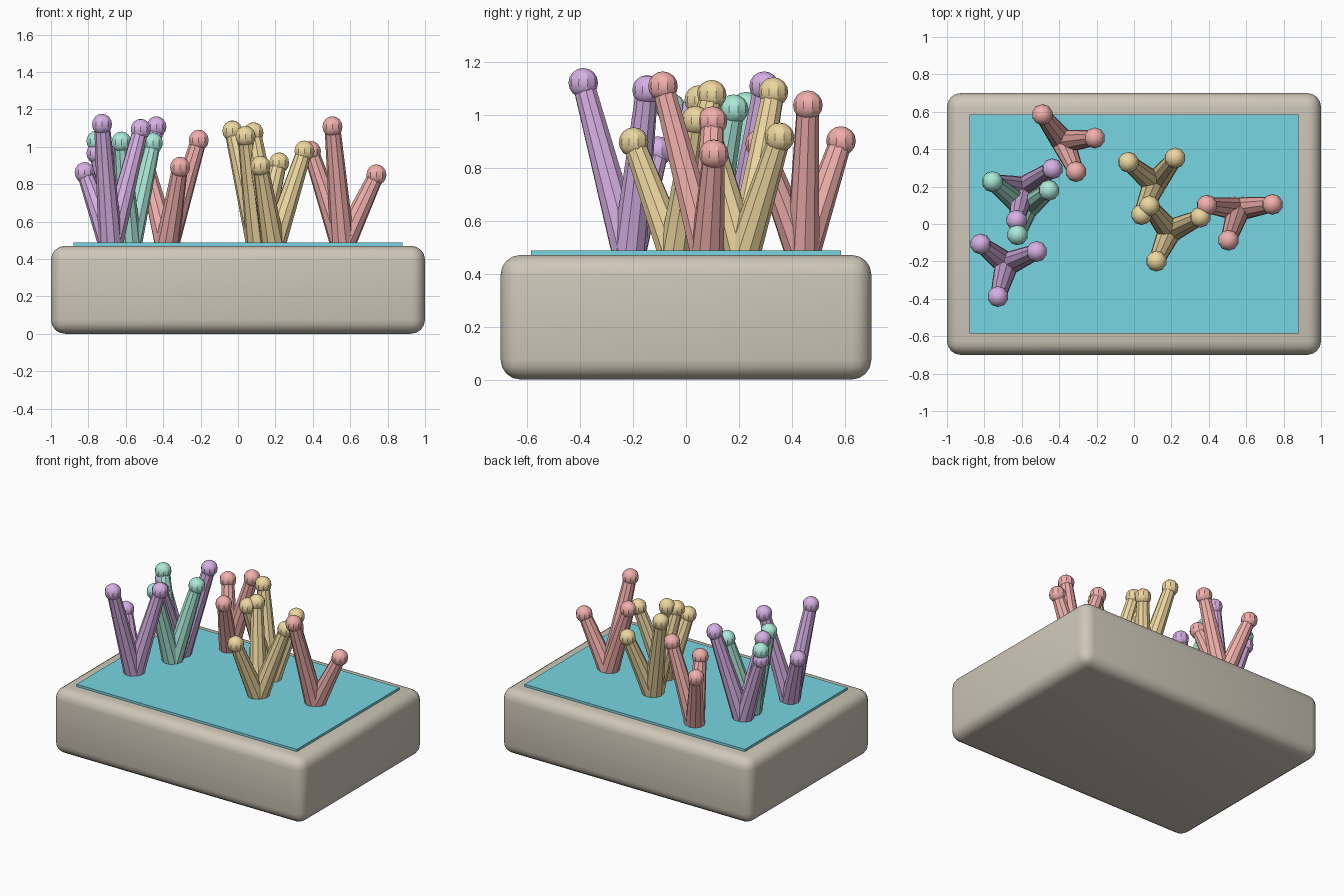
import bpy
from mathutils import Vector

if "Cube" in bpy.data.objects:
    bpy.data.objects.remove(bpy.data.objects["Cube"])


def material(name, rgb):
    m = bpy.data.materials.new(name)
    m.diffuse_color = (*rgb, 1)
    m.use_nodes = True
    m.node_tree.nodes["Principled BSDF"].inputs["Base Color"].default_value = m.diffuse_color
    return m


STONE = material("stone", (0.62, 0.57, 0.48))
WATER = material("water", (0.19, 0.67, 0.76))
RED = material("red", (0.87, 0.43, 0.41))
YELLOW = material("yellow", (0.85, 0.68, 0.35))
PURPLE = material("purple", (0.68, 0.44, 0.78))
TEAL = material("teal", (0.41, 0.82, 0.69))


def finish(name, mat, smooth=True):
    ob = bpy.context.object
    ob.name = name
    ob.data.materials.append(mat)
    if smooth:
        bpy.ops.object.shade_smooth_by_angle()
    return ob


def box(name, size, z, mat, bevel=0):
    bpy.ops.mesh.primitive_cube_add(size=1, location=(0, 0, z))
    ob = bpy.context.object
    ob.scale = size
    bpy.ops.object.transform_apply(location=False, rotation=False, scale=True)
    if bevel:
        mod = ob.modifiers.new("rounded", "BEVEL")
        mod.width = bevel
        mod.segments = 4
        bpy.ops.object.modifier_apply(modifier=mod.name)
    finish(name, mat, bool(bevel))


def branch(name, start, tip, mat):
    # tapered stalk with a ball at its end
    a, b = Vector(start), Vector(tip)
    d = b - a
    bpy.ops.mesh.primitive_cone_add(vertices=10, radius1=0.065, radius2=0.042,
                                    depth=d.length, location=(a + b) / 2,
                                    rotation=d.to_track_quat('Z', 'Y').to_euler())
    finish(name + "_stalk", mat)
    bpy.ops.mesh.primitive_uv_sphere_add(segments=10, ring_count=8, radius=0.056,
                                         location=b)
    finish(name + "_ball", mat)


# Rounded base block and flat water panel
box("base_block", (2, 1.4, 0.47), 0.235, STONE, 0.075)
box("water_panel", (1.76, 1.17, 0.03), 0.472, WATER)

# Coral clusters: colour, foot position, three branch tips
corals = [
    ("red_coral_back", RED, (-0.38, 0.44),
     [(-0.49, 0.585, 0.90), (-0.21, 0.46, 1.035), (-0.31, 0.28, 0.89)]),
    ("red_coral_right", RED, (0.56, 0.08),
     [(0.39, 0.10, 0.975), (0.74, 0.105, 0.85), (0.505, -0.087, 1.107)]),
    ("yellow_coral_back", YELLOW, (0.11, 0.215),
     [(-0.03, 0.33, 1.085), (0.22, 0.353, 0.914), (0.04, 0.05, 1.055)]),
    ("yellow_coral_front", YELLOW, (0.19, -0.04),
     [(0.083, 0.097, 1.075), (0.355, 0.037, 0.977), (0.12, -0.198, 0.896)]),
    ("teal_coral", TEAL, (-0.58, 0.08),
     [(-0.757, 0.227, 1.03), (-0.455, 0.18, 1.02), (-0.623, -0.058, 1.025)]),
    ("purple_coral_back", PURPLE, (-0.59, 0.19),
     [(-0.436, 0.295, 1.107), (-0.628, 0.02, 1.0), (-0.757, 0.225, 0.965)]),
    ("purple_coral_front", PURPLE, (-0.68, -0.215),
     [(-0.82, -0.107, 0.862), (-0.52, -0.147, 1.093), (-0.727, -0.388, 1.12)]),
]
for name, mat, (x, y), tips in corals:
    for i, tip in enumerate(tips, 1):
        branch(f"{name}_{i}", (x, y, 0.47), tip, mat)
